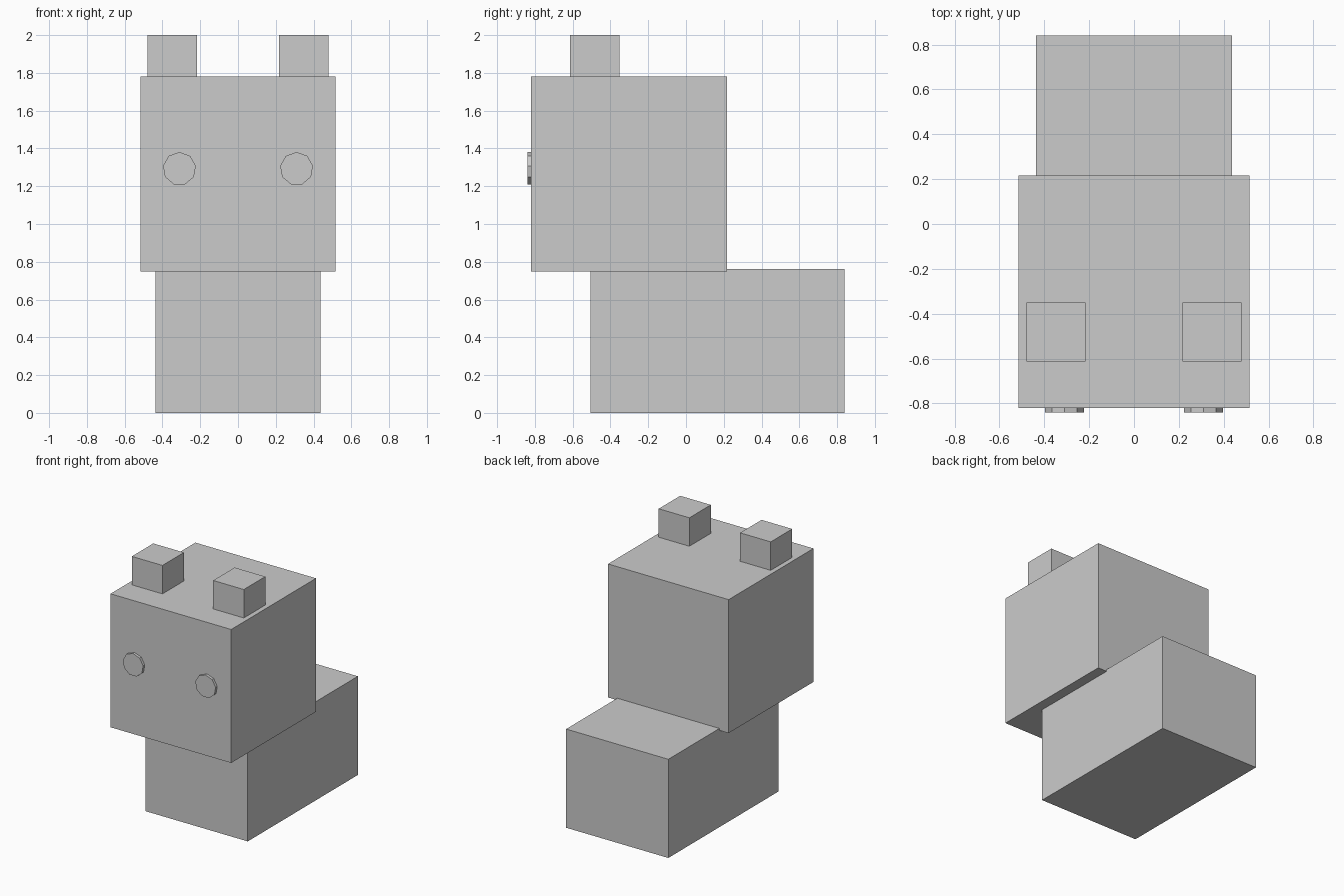
import bpy
from math import pi

if "Cube" in bpy.data.objects:
    bpy.data.objects.remove(bpy.data.objects["Cube"])


def box(name, lo, hi):
    """Axis-aligned box between two corners."""
    bpy.ops.mesh.primitive_cube_add(
        size=1, location=[(a + b) / 2 for a, b in zip(lo, hi)])
    ob = bpy.context.object
    ob.name = name
    ob.scale = [b - a for a, b in zip(lo, hi)]
    bpy.ops.object.transform_apply(location=False, rotation=False, scale=True)
    return ob


# Body block and overlapping head cube
box("body", (-0.437, -0.505, 0), (0.437, 0.84, 0.763))
box("head", (-0.516, -0.82, 0.748), (0.516, 0.216, 1.78))

for side, s in (("left", -1), ("right", 1)):
    # Ear cube, sunk slightly into the head
    x = s * 0.348
    box(side + "_ear", (x - 0.131, -0.613, 1.738), (x + 0.131, -0.351, 2.0))
    # Nine-sided eye disc, one corner pointing up
    bpy.ops.mesh.primitive_cylinder_add(
        vertices=9, radius=0.088, depth=0.04,
        location=(s * 0.31, -0.82, 1.293), rotation=(pi / 2, 0, 0))
    bpy.context.object.name = side + "_eye"
